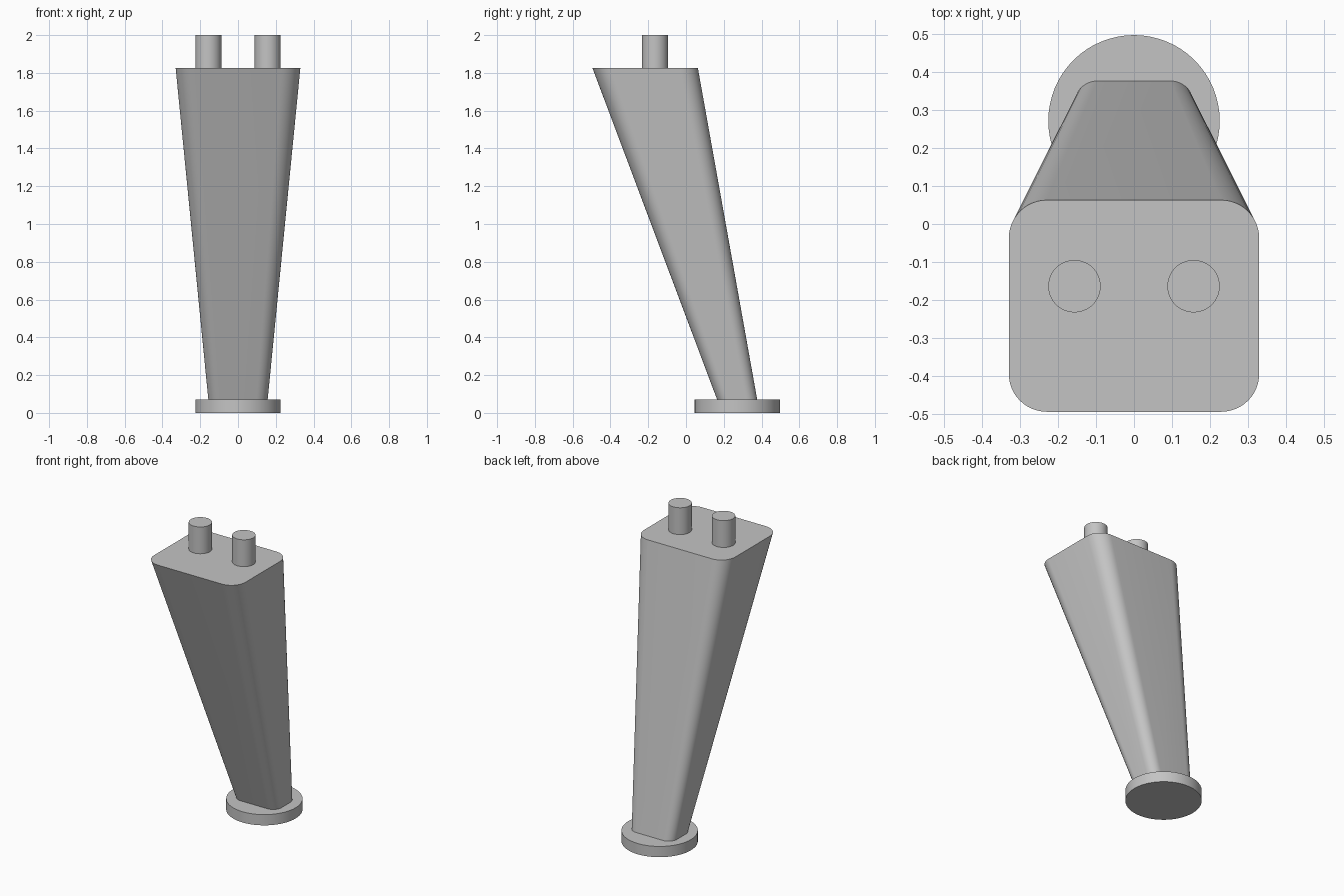
import bpy, bmesh
from math import cos, sin, pi, radians

cube = bpy.data.objects.get("Cube")
if cube:
    bpy.data.objects.remove(cube, do_unlink=True)

grey = bpy.data.materials.new("light_grey")
grey.use_nodes = True
colour = (0.55, 0.55, 0.55, 1)
grey.diffuse_color = colour
grey.node_tree.nodes["Principled BSDF"].inputs["Base Color"].default_value = colour


def finish(obj):
    obj.data.materials.append(grey)
    bpy.ops.object.select_all(action="DESELECT")
    obj.select_set(True)
    bpy.context.view_layer.objects.active = obj
    bpy.ops.object.shade_smooth_by_angle(angle=radians(30))


def cylinder(name, x, y, radius, bottom, top):
    bpy.ops.mesh.primitive_cylinder_add(
        vertices=64, radius=radius, depth=top - bottom,
        location=(x, y, (bottom + top) / 2))
    obj = bpy.context.object
    obj.name = name
    finish(obj)


def rounded_section(half_x, y_front, y_back, radius, z, steps=12):
    """Points around a rounded rectangle, counter-clockwise."""
    points = []
    corners = [(1, 1), (-1, 1), (-1, -1), (1, -1)]
    for i, (sx, sy) in enumerate(corners):
        cx = sx * (half_x - radius)
        cy = y_back - radius if sy > 0 else y_front + radius
        for k in range(steps + 1):
            a = (i + k / steps) * pi / 2
            points.append((cx + radius * cos(a), cy + radius * sin(a), z))
    return points


# Leaning tapered leg, lofted between two rounded sections
bm = bmesh.new()
low = [bm.verts.new(p) for p in rounded_section(0.157, 0.165, 0.377, 0.06, 0.07)]
high = [bm.verts.new(p) for p in rounded_section(0.33, -0.495, 0.063, 0.1, 1.825)]
count = len(low)
for i in range(count):
    j = (i + 1) % count
    bm.faces.new((low[i], low[j], high[j], high[i]))
bm.faces.new(high)
bm.faces.new(low[::-1])
mesh = bpy.data.meshes.new("tapered_leg")
bm.to_mesh(mesh)
bm.free()
leg = bpy.data.objects.new("tapered_leg", mesh)
bpy.context.collection.objects.link(leg)
finish(leg)

# Round foot pad and the two mounting pegs
cylinder("foot_pad", 0, 0.272, 0.226, 0, 0.07)
for side, name in ((1, "left_peg"), (-1, "right_peg")):
    cylinder(name, side * 0.157, -0.164, 0.069, 1.825, 2.0)
